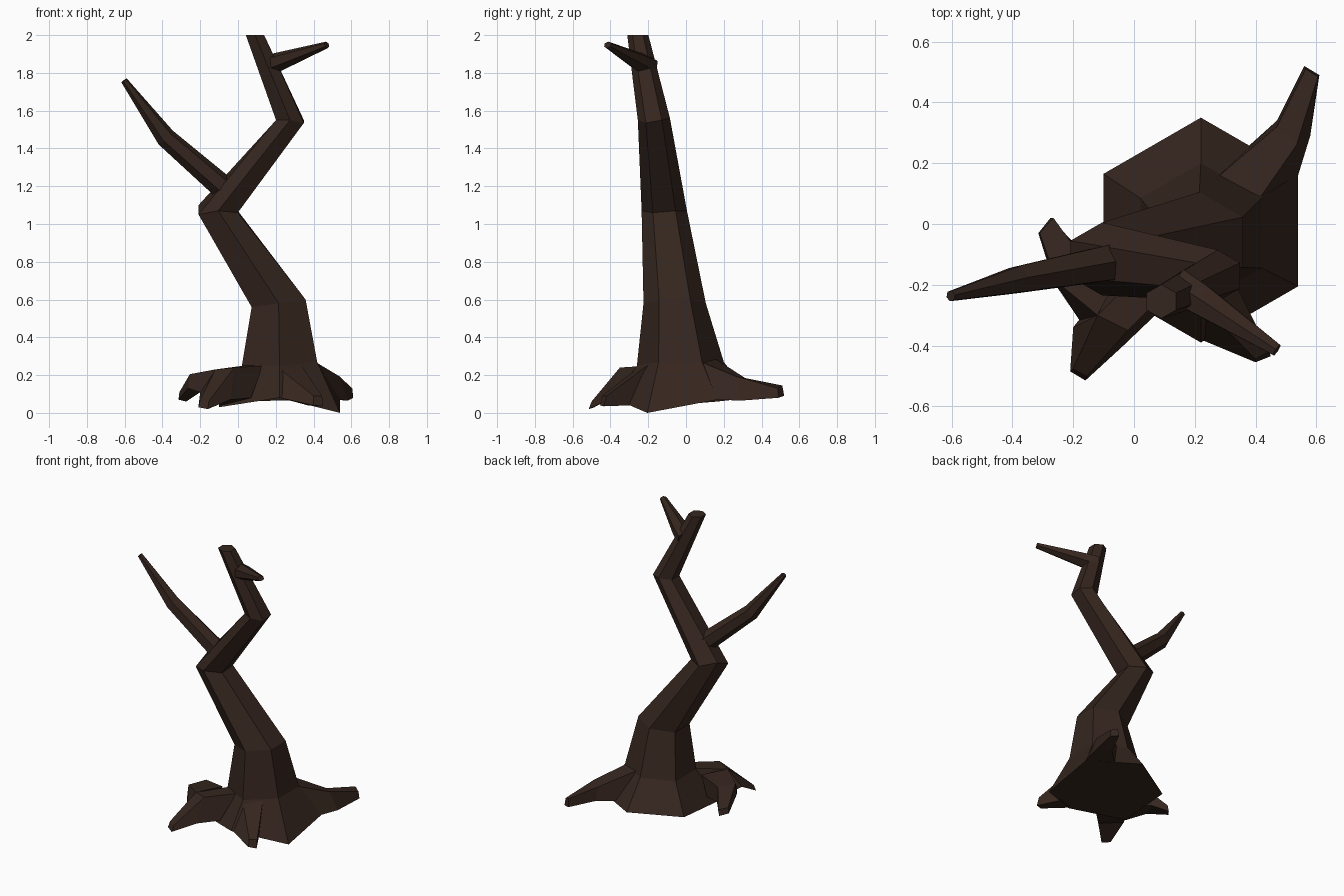
import bpy, bmesh, math
from mathutils import Vector

bark = bpy.data.materials.new("bark")
bark.diffuse_color = (0.036, 0.019, 0.013, 1)


def loft(name, rings):
    """Skin a closed, flat-shaded solid over a list of equal-sized rings."""
    bm = bmesh.new()
    vs = [[bm.verts.new(p) for p in ring] for ring in rings]
    n = len(vs[0])
    for a, b in zip(vs, vs[1:]):
        for i in range(n):
            j = (i + 1) % n
            bm.faces.new((a[i], a[j], b[j], b[i]))
    bm.faces.new(vs[0][::-1])
    bm.faces.new(vs[-1])
    bmesh.ops.recalc_face_normals(bm, faces=bm.faces)
    me = bpy.data.meshes.new(name)
    bm.to_mesh(me)
    bm.free()
    me.materials.append(bark)
    ob = bpy.data.objects.new(name, me)
    bpy.context.collection.objects.link(ob)


def limb(name, stations):
    """Six-sided tapering limb; stations are (centre, half width, half height)."""
    pts = [Vector(s[0]) for s in stations]
    rings = []
    for k, (c, w, h) in enumerate(stations):
        t = (pts[min(k + 1, len(pts) - 1)] - pts[max(k - 1, 0)]).normalized()
        side = t.cross(Vector((0, 0, 1))).normalized()
        up = side.cross(t)
        rings.append([pts[k] + side * (w * 1.155 * math.cos(a)) + up * (h * math.sin(a))
                      for a in (math.radians(30 + 60 * i) for i in range(6))])
    loft(name, rings)


# Crooked trunk: centre x, y, radius, and the heights of the six corners
trunk = [
    (0.22, -0.02, 0.37, (0.07, 0.08, 0.06, 0.03, 0.08, 0.0)),
    (0.22, -0.03, 0.23, (0.27, 0.27, 0.25, 0.25, 0.25, 0.27)),
    (0.215, -0.06, 0.165, (0.60, 0.58, 0.56, 0.56, 0.58, 0.60)),
    (-0.105, -0.115, 0.12, (1.07, 1.07, 1.10, 1.05, 1.07, 1.06)),
    (0.275, -0.17, 0.085, (1.55, 1.56, 1.55, 1.55, 1.55, 1.535)),
    (0.09, -0.255, 0.056, (2.0,) * 6),
]
rings = []
for cx, cy, r, zs in trunk:
    rings.append([(cx + r * math.cos(math.radians(30 + 60 * i)),
                   cy + r * math.sin(math.radians(30 + 60 * i)), z)
                  for i, z in enumerate(zs)])
loft("trunk", rings)

# Branches
limb("left_branch", [((-0.04, -0.12, 1.16), 0.06, 0.066),
                     ((-0.383, -0.183, 1.458), 0.043, 0.053),
                     ((-0.603, -0.237, 1.76), 0.016, 0.018)])
limb("right_branch", [((0.14, -0.2, 1.835), 0.055, 0.056),
                      ((0.22, -0.25, 1.86), 0.05, 0.05),
                      ((0.47, -0.415, 1.948), 0.02, 0.018)])

# Roots: four-cornered sections flaring out of the trunk's foot
loft("back_root", [
    [(0.37, 0.25, 0.08), (0.54, 0.16, 0.07), (0.41, 0.08, 0.27), (0.27, 0.15, 0.29)],
    [(0.47, 0.34, 0.09), (0.58, 0.29, 0.065), (0.535, 0.26, 0.195), (0.47, 0.32, 0.18)],
    [(0.56, 0.52, 0.09), (0.61, 0.49, 0.08), (0.605, 0.485, 0.13), (0.565, 0.51, 0.145)]])
loft("front_left_root", [
    [(-0.09, -0.2, 0.04), (0.07, -0.3, 0.08), (0.13, -0.2, 0.25), (0.03, -0.15, 0.25)],
    [(-0.2, -0.34, 0.11), (-0.04, -0.405, 0.07), (-0.02, -0.35, 0.24), (-0.12, -0.3, 0.23)],
    [(-0.21, -0.485, 0.03), (-0.16, -0.515, 0.02), (-0.155, -0.5, 0.06), (-0.2, -0.475, 0.07)]])
loft("left_root", [
    [(-0.08, -0.12, 0.09), (-0.17, -0.33, 0.1), (-0.12, -0.3, 0.23), (-0.03, -0.13, 0.23)],
    [(-0.2, -0.06, 0.11), (-0.265, -0.19, 0.13), (-0.255, -0.19, 0.205), (-0.2, -0.07, 0.21)],
    [(-0.275, 0.02, 0.06), (-0.315, -0.03, 0.07), (-0.31, -0.03, 0.11), (-0.265, 0.02, 0.1)]])
loft("front_right_root", [
    [(0.22, -0.38, 0.08), (0.37, -0.295, 0.04), (0.33, -0.19, 0.26), (0.2, -0.24, 0.25)],
    [(0.4, -0.455, 0.04), (0.45, -0.435, 0.035), (0.445, -0.42, 0.09), (0.4, -0.445, 0.09)]])
